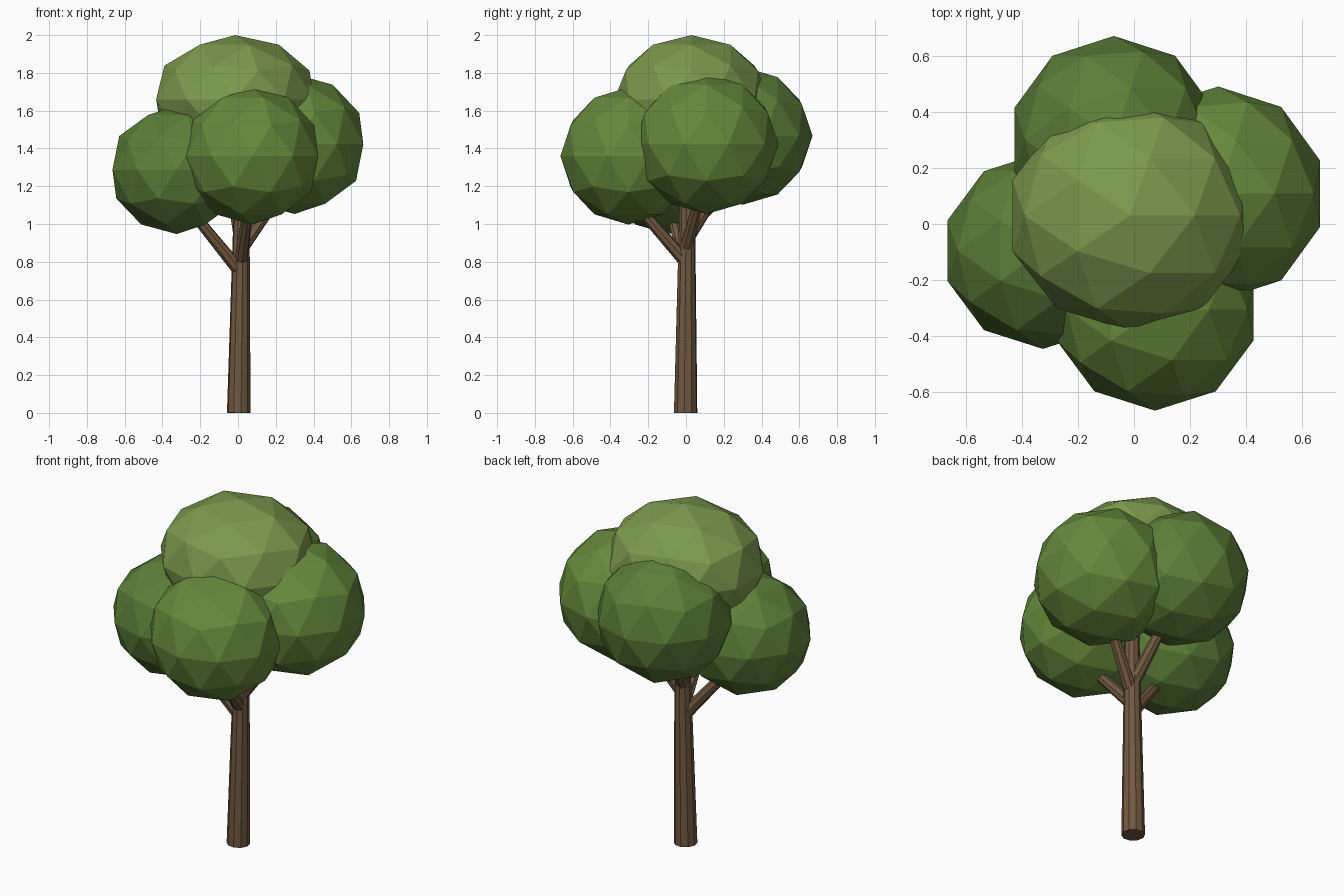
import bpy
from mathutils import Vector

if "Cube" in bpy.data.objects:
    bpy.data.objects.remove(bpy.data.objects["Cube"])


def material(name, rgb):
    m = bpy.data.materials.new(name)
    m.diffuse_color = (*rgb, 1)
    m.use_nodes = True
    m.node_tree.nodes["Principled BSDF"].inputs["Base Color"].default_value = m.diffuse_color
    return m


bark = material("bark", (0.17, 0.10, 0.05))
leaf_light = material("leaf_light", (0.20, 0.32, 0.075))
leaf_mid = material("leaf_mid", (0.13, 0.25, 0.045))
leaf_dark = material("leaf_dark", (0.105, 0.21, 0.04))


def limb(name, start, end, r1, r2, sides):
    a, b = Vector(start), Vector(end)
    bpy.ops.mesh.primitive_cone_add(vertices=sides, radius1=r1, radius2=r2,
                                    depth=(b - a).length, location=(a + b) / 2)
    o = bpy.context.object
    o.name = name
    o.rotation_euler = (b - a).to_track_quat('Z', 'Y').to_euler()
    o.data.materials.append(bark)


def foliage(name, centre, radii, mat):
    bpy.ops.mesh.primitive_ico_sphere_add(subdivisions=2, radius=1, location=centre)
    o = bpy.context.object
    o.name = name
    o.scale = radii
    o.data.materials.append(mat)


# Trunk, leaning very slightly
limb("trunk", (0.004, -0.002, 0), (0.022, 0.008, 1.3), 0.063, 0.038, 10)

# Branches reaching into the foliage
for name, start, end in [
    ("branch_left", (0.01, 0, 0.75), (-0.29, -0.09, 1.12)),
    ("branch_front", (0.015, 0, 0.80), (0.06, -0.29, 1.13)),
    ("branch_right", (0.02, 0, 0.87), (0.28, 0.10, 1.24)),
    ("branch_back", (0.015, 0, 0.91), (-0.06, 0.26, 1.32)),
]:
    limb(name, start, end, 0.036, 0.026, 8)

# Foliage clumps
foliage("foliage_left", (-0.325, -0.095, 1.287), (0.357, 0.35, 0.34), leaf_dark)
foliage("foliage_front", (0.075, -0.305, 1.36), (0.368, 0.36, 0.363), leaf_mid)
foliage("foliage_right", (0.3, 0.108, 1.423), (0.382, 0.382, 0.37), leaf_mid)
foliage("foliage_back", (-0.072, 0.300, 1.467), (0.372, 0.37, 0.365), leaf_dark)
foliage("foliage_top", (-0.015, 0.03, 1.66), (0.44, 0.41, 0.34), leaf_light)
